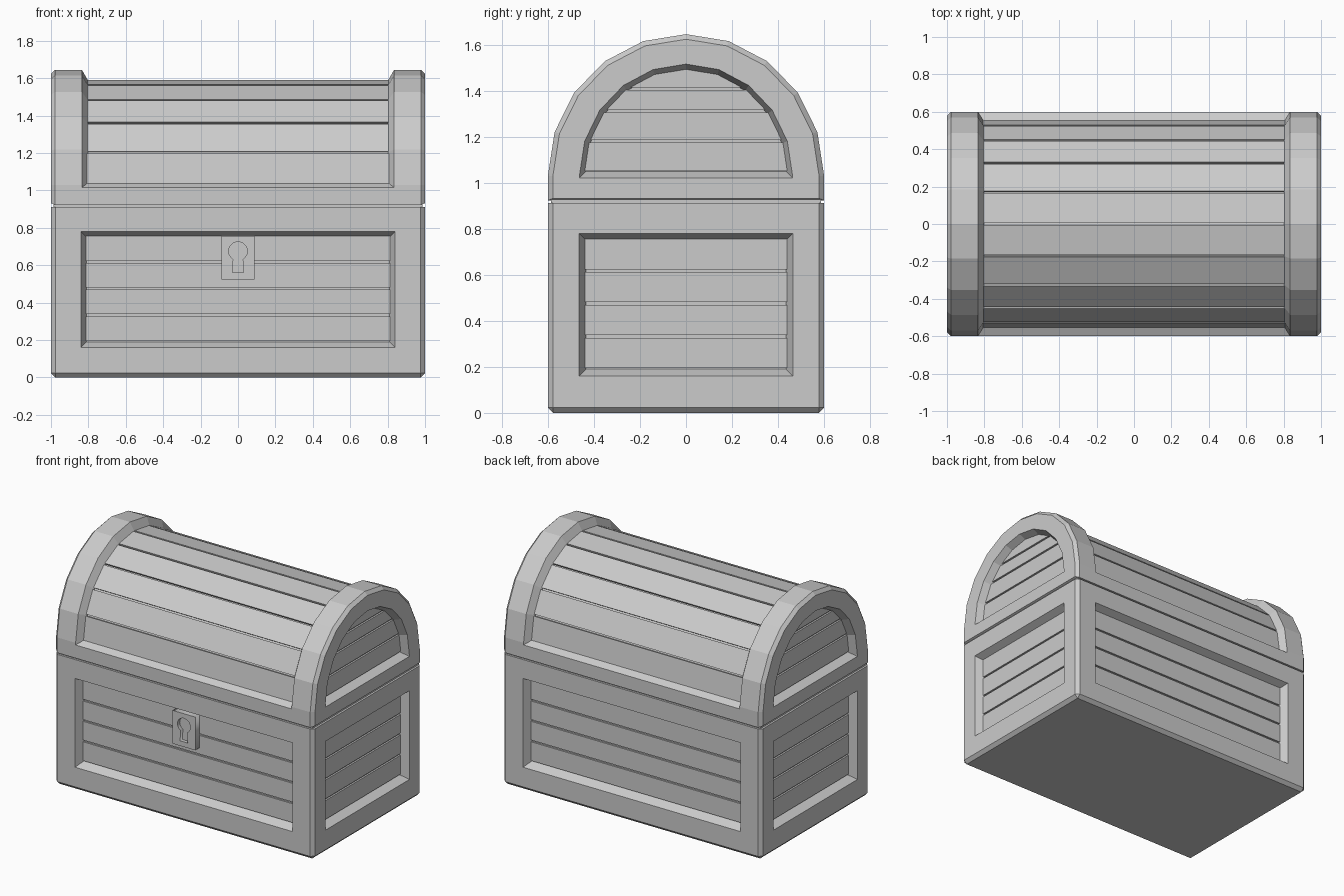
import bpy, bmesh, math
from mathutils import Vector

if "Cube" in bpy.data.objects:
    bpy.data.objects.remove(bpy.data.objects["Cube"])

ZC = 1.03   # height of the lid arch centre


def finish(name, bm):
    bmesh.ops.recalc_face_normals(bm, faces=bm.faces[:])
    me = bpy.data.meshes.new(name)
    bm.to_mesh(me)
    bm.free()
    ob = bpy.data.objects.new(name, me)
    bpy.context.collection.objects.link(ob)
    return ob


def box(bm, lo, hi):
    vs = bmesh.ops.create_cube(bm, size=1)["verts"]
    for v in vs:
        v.co = Vector([hi[i] if v.co[i] > 0 else lo[i] for i in range(3)])
    return vs


def loft(bm, rings):
    # rings of equal length, capped at both ends
    loops = [[bm.verts.new(p) for p in r] for r in rings]
    n = len(loops[0])
    for a, b in zip(loops, loops[1:]):
        for i in range(n):
            j = (i + 1) % n
            bm.faces.new((a[i], a[j], b[j], b[i]))
    bm.faces.new(loops[0])
    bm.faces.new(loops[-1])


def arch(x, ry, rz, zb):
    # ten-sided half round with straight legs down to zb
    pts = [(x, ry * math.cos(math.radians(18 * i)), ZC + rz * math.sin(math.radians(18 * i)))
           for i in range(11)]
    return [(x, ry, zb)] + pts + [(x, -ry, zb)]


# chest body frame with four recessed panels
bm = bmesh.new()
box(bm, (-1, -0.6, 0), (1, 0.6, 0.912))
edges = [e for e in bm.edges if min(v.co.z for v in e.verts) < 0.5]
bmesh.ops.bevel(bm, geom=edges, offset=0.023, offset_type='OFFSET', segments=1,
                profile=0.5, affect='EDGES')
bm.normal_update()
sides = [f for f in bm.faces if max(abs(f.normal.x), abs(f.normal.y)) > 0.99]
for f in sides:
    n, t = (0, 1) if abs(f.normal.x) > 0.9 else (1, 0)
    half = 0.84 if n == 1 else 0.465
    for k, depth in ((0, 0), (0.03, 0.062)):
        bmesh.ops.inset_individual(bm, faces=[f], thickness=0.02, depth=0)
        mid = f.calc_center_median().z
        for v in f.verts:
            v.co[t] = math.copysign(half - k, v.co[t])
            v.co[n] -= math.copysign(depth, v.co[n])
            v.co.z = 0.78 - k if v.co.z > mid else 0.16 + k
finish("body_frame", bm)

# horizontal planks in the body panels
GAP = 0.006
levels = [0.188, 0.332, 0.475, 0.617, 0.765]
for s, fb, lr in ((-1, "front", "left"), (1, "back", "right")):
    bm = bmesh.new()
    bs = bmesh.new()
    for a, b in zip(levels, levels[1:]):
        y = sorted((s * 0.53, s * 0.55))
        box(bm, (-0.812, y[0], a + GAP), (0.812, y[1], b - GAP))
        x = sorted((s * 0.93, s * 0.95))
        box(bs, (x[0], -0.438, a + GAP), (x[1], 0.438, b - GAP))
    finish(fb + "_planks", bm)
    finish(lr + "_planks", bs)

# seam between body and lid
bm = bmesh.new()
box(bm, (-0.986, -0.586, 0.9), (0.986, 0.586, 0.94))
finish("seam", bm)

# arched end rims with recessed panels, and their planks
end_levels = [1.045, 1.18, 1.31, 1.408, 1.5]
for s, side in ((-1, "left"), (1, "right")):
    bm = bmesh.new()
    loft(bm, [arch(s * 0.803, 0.55, 0.56, 0.923),
              arch(s * 0.835, 0.6, 0.615, 0.923),
              arch(s * 0.978, 0.6, 0.615, 0.923),
              arch(s * 1.0, 0.578, 0.593, 0.932),
              arch(s * 1.0, 0.463, 0.485, 1.02),
              arch(s * 0.938, 0.438, 0.457, 1.048)])
    finish(side + "_lid_rim", bm)
    bm = bmesh.new()
    for a, b in zip(end_levels, end_levels[1:]):
        w = 0.45 * math.sqrt(1 - ((a - ZC) / 0.47) ** 2)
        x = sorted((s * 0.93, s * 0.95))
        box(bm, (x[0], -w, a + GAP), (x[1], w, b - GAP))
    finish(side + "_lid_planks", bm)

# front and back lid rails with a sloped top
for s, fb in ((-1, "front"), (1, "back")):
    bm = bmesh.new()
    prof = [(0.6, 0.923), (0.6, 1.015), (0.55, 1.04), (0.5, 1.04), (0.5, 0.923)]
    loft(bm, [[(x, s * y, z) for y, z in prof] for x in (-0.835, 0.835)])
    finish(fb + "_lid_rail", bm)

# barrel core and one plank per facet
bm = bmesh.new()
loft(bm, [arch(x, 0.54, 0.547, 0.93) for x in (-0.82, 0.82)])
finish("lid_core", bm)
bm = bmesh.new()
outer = [Vector(p) for p in arch(0, 0.555, 0.562, 0.93)[1:12]]
inner = [Vector(p) for p in arch(0, 0.53, 0.537, 0.93)[1:12]]
for i in range(10):
    d = (outer[i + 1] - outer[i]).normalized() * GAP
    prof = [outer[i] + d, outer[i + 1] - d, inner[i + 1] - d, inner[i] + d]
    loft(bm, [[(x, p.y, p.z) for p in prof] for x in (-0.815, 0.815)])
finish("lid_barrel_planks", bm)

# lock plate with a keyhole cut through it, and a backing
key = [(0.05 * math.cos(math.radians(a)), 0.675 + 0.05 * math.sin(math.radians(a)))
       for a in range(-60, 241, 20)]
key += [(-0.03, 0.56), (0.03, 0.56)]
plate = [(-0.088, 0.525), (0.088, 0.525), (0.088, 0.757), (-0.088, 0.757)]
cu = bpy.data.curves.new("lock_plate", 'CURVE')
cu.dimensions = '2D'
cu.fill_mode = 'BOTH'
cu.extrude = 0.025
for pts in (plate, key):
    sp = cu.splines.new('POLY')
    sp.points.add(len(pts) - 1)
    for p, (x, z) in zip(sp.points, pts):
        p.co = (x, z, 0, 1)
    sp.use_cyclic_u = True
lock = bpy.data.objects.new("lock_plate", cu)
bpy.context.collection.objects.link(lock)
lock.rotation_euler = (math.pi / 2, 0, 0)
lock.location = (0, -0.572, 0)
bpy.context.view_layer.objects.active = lock
lock.select_set(True)
bpy.ops.object.convert(target='MESH')
bm = bmesh.new()
box(bm, (-0.08, -0.572, 0.53), (0.08, -0.545, 0.75))
finish("lock_backing", bm)
